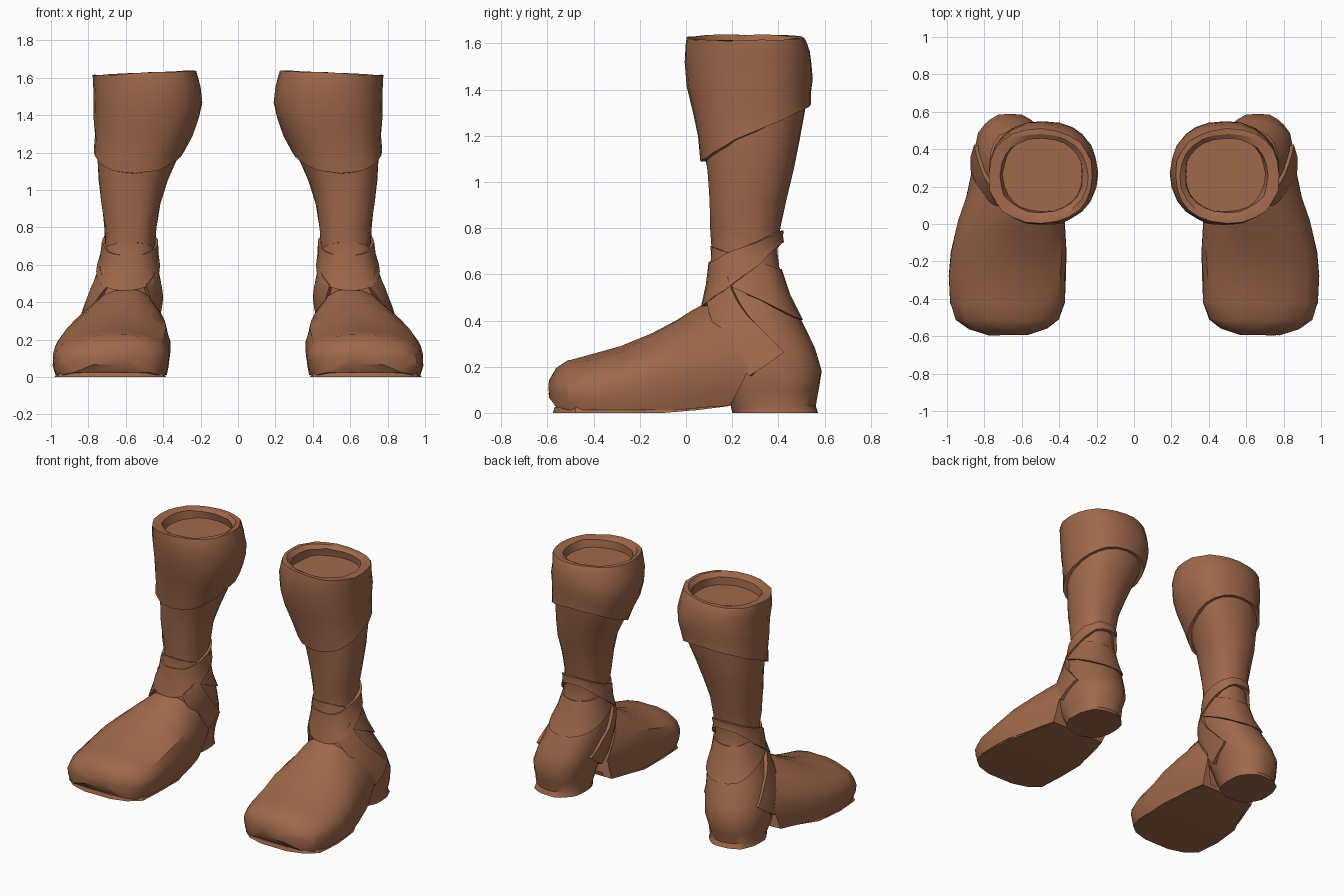
import bpy, bmesh, math, random

if "Cube" in bpy.data.objects:
    bpy.data.objects.remove(bpy.data.objects["Cube"])

random.seed(4)
N = 24  # sides of the leg

leather = bpy.data.materials.new("brown leather")
leather.diffuse_color = (0.35, 0.14, 0.07, 1)
leather.use_nodes = True
leather.node_tree.nodes["Principled BSDF"].inputs["Base Color"].default_value = leather.diffuse_color


def finish(name, bm, angle=32):
    """Turn a bmesh into a leather object mirrored to the other boot."""
    bmesh.ops.recalc_face_normals(bm, faces=bm.faces)
    me = bpy.data.meshes.new(name)
    bm.to_mesh(me)
    bm.free()
    me.materials.append(leather)
    ob = bpy.data.objects.new(name, me)
    bpy.context.collection.objects.link(ob)
    ob.modifiers.new("other boot", 'MIRROR').use_mirror_merge = False
    bpy.ops.object.select_all(action='DESELECT')
    ob.select_set(True)
    bpy.context.view_layer.objects.active = ob
    bpy.ops.object.shade_smooth_by_angle(angle=math.radians(angle))


def loft(name, rings, caps=True, closed=False, jitter=0.004):
    """Skin closed rings; optionally cap the ends or join last to first."""
    bm = bmesh.new()
    j = lambda: random.uniform(-jitter, jitter)
    vs = [[bm.verts.new((x + j(), y + j(), max(0, z + (j() if z > 0.03 else 0))))
           for x, y, z in r] for r in rings]
    n = len(rings[0])
    pairs = list(zip(vs, vs[1:])) + ([(vs[-1], vs[0])] if closed else [])
    for a, b in pairs:
        for i in range(n):
            k = (i + 1) % n
            bm.faces.new((a[i], a[k], b[k], b[i]))
    if caps:
        bm.faces.new(vs[0])
        bm.faces.new(vs[-1])
    finish(name, bm)


# Leg sections: z, x min, x max, y min, y max
LEG = [(0.00, 0.50, 0.84, 0.20, 0.575), (0.03, 0.50, 0.835, 0.19, 0.56),
       (0.10, 0.49, 0.85, 0.15, 0.575), (0.18, 0.47, 0.855, 0.12, 0.59),
       (0.28, 0.44, 0.84, 0.09, 0.555), (0.40, 0.42, 0.80, 0.08, 0.495),
       (0.50, 0.425, 0.76, 0.09, 0.45), (0.60, 0.44, 0.73, 0.11, 0.41),
       (0.70, 0.445, 0.71, 0.115, 0.395), (0.80, 0.435, 0.715, 0.105, 0.41),
       (0.92, 0.415, 0.73, 0.10, 0.43), (1.05, 0.375, 0.745, 0.09, 0.465),
       (1.18, 0.32, 0.75, 0.07, 0.49), (1.30, 0.255, 0.75, 0.045, 0.515),
       (1.45, 0.21, 0.755, 0.015, 0.535), (1.55, 0.22, 0.755, 0.01, 0.525),
       (1.635, 0.235, 0.765, 0.02, 0.49)]


def leg_point(t, z, off=0.0):
    """Point on the leg surface at angle t and height z, pushed out by off."""
    for a, b in zip(LEG, LEG[1:]):
        if z <= b[0]:
            break
    f = (z - a[0]) / (b[0] - a[0])
    x0, x1, y0, y1 = (p + (q - p) * f for p, q in zip(a[1:], b[1:]))
    c, s = math.cos(t), math.sin(t)
    p = lambda v: math.copysign(abs(v) ** 0.88, v)
    return ((x0 + x1) / 2 + ((x1 - x0) / 2 + off) * p(c),
            (y0 + y1) / 2 + ((y1 - y0) / 2 + off) * p(s), z)


ANG = [2 * math.pi * i / N for i in range(N)]


def ring(height, off):
    """Ring on the leg whose height depends on the angle."""
    return [leg_point(t, height(t), off) for t in ANG]


def slant(front, back):
    """Height rising from the front of the leg to its back."""
    return lambda t: front + (back - front) * (1 + math.sin(t)) / 2


def mix(f, g, k):
    return lambda t: f(t) * (1 - k) + g(t) * k


# Shaft and heel in one skin
loft("shaft_and_heel", [ring(lambda t, z=s[0]: z, 0) for s in LEG[:-2]])

# Turned-down cuff: slanted hem, thick rim, sunken opening with a floor
hem, top = slant(1.09, 1.33), lambda t: 1.625 - 0.012 * math.cos(t)
cuff = [ring(hem, -0.01), ring(hem, 0.022)]
cuff += [ring(mix(hem, top, k), 0.017) for k in (0.2, 0.4, 0.6, 0.8, 0.95)]
cuff += [ring(top, 0.014), ring(top, -0.012),
         ring(lambda t: 1.61, -0.045), ring(lambda t: 1.56, -0.055)]
loft("cuff", cuff)

# Crossed wraps round the ankle
for name, lo, hi, o in (("ankle_wrap", slant(0.46, 0.74), slant(0.65, 0.79), 0.016),
                        ("lower_wrap", slant(0.62, 0.40), slant(0.72, 0.62), 0.007)):
    loft(name, [ring(lo, -0.015), ring(lo, o + 0.006), ring(mix(lo, hi, 0.5), o),
                ring(hi, o), ring(hi, -0.015)], caps=False, closed=True, jitter=0.003)


# Strap from the instep down to the heel on both sides of the ankle
def heel_strap(name, side):
    rings = []
    for i in range(7):
        k = i / 6
        z, mid, half = 0.54 - 0.33 * k, -0.75 + 0.78 * k, 0.30
        sec = []
        for d, o in ((-1, -0.02), (-1, 0.026), (0, 0.022), (1, 0.02), (1, -0.02)):
            t = mid + d * half
            t = t if side > 0 else math.pi - t
            sec.append(leg_point(t, z + 0.05 * d, o))
        rings.append(sec)
    loft(name, rings, jitter=0.003)


heel_strap("outer_heel_strap", 1)
heel_strap("inner_heel_strap", -1)

# Foot stations: y, x min, x max, z bottom, z top, backward sweep of the edge
FOOT = [(-0.592, 0.57, 0.78, 0.07, 0.145, 0), (-0.56, 0.47, 0.89, 0.025, 0.195, 0),
        (-0.51, 0.405, 0.955, 0.012, 0.228, 0), (-0.42, 0.372, 0.99, 0.012, 0.25, 0),
        (-0.28, 0.368, 0.995, 0.012, 0.288, 0), (-0.15, 0.365, 0.985, 0.012, 0.345, 0),
        (-0.04, 0.38, 0.945, 0.015, 0.405, 0.06), (0.03, 0.40, 0.905, 0.025, 0.445, 0.13),
        (0.08, 0.425, 0.875, 0.03, 0.475, 0.20)]
HALF = [(0.6, 0), (0.94, 0), (0.98, 0.16), (1, 0.38), (0.97, 0.55), (0.85, 0.74),
        (0.55, 0.91), (0.25, 0.98)]
SECTION = HALF + [(0, 1)] + [(-w, h) for w, h in reversed(HALF)]


def foot_ring(y, x0, x1, z0, z1, sweep):
    out = []
    for w, h in SECTION:
        back = (1 - h) / 0.64 if h > 0.36 else 0.55 + 0.45 * h / 0.36
        out.append(((x0 + x1) / 2 + w * (x1 - x0) / 2 - 0.06 * h * h * (z1 / 0.47),
                    y + sweep * back, z0 + h * (z1 - z0)))
    return out


loft("foot", [foot_ring(*s) for s in FOOT])

# Thin flared sole under the front of the foot, lifting at the arch
SOLE = [(-0.575, 0.58, 0.78, 0), (-0.545, 0.47, 0.89, 0), (-0.48, 0.395, 0.965, 0),
        (-0.3, 0.385, 0.98, 0), (-0.1, 0.385, 0.96, 0), (0.05, 0.42, 0.89, 0.012),
        (0.19, 0.45, 0.85, 0.03)]
loft("sole", [[(x0, y, z), (x1, y, z), (x1 - 0.012, y + 0.005, z + 0.025),
               (x0 + 0.012, y + 0.005, z + 0.025)] for y, x0, x1, z in SOLE], jitter=0.002)
